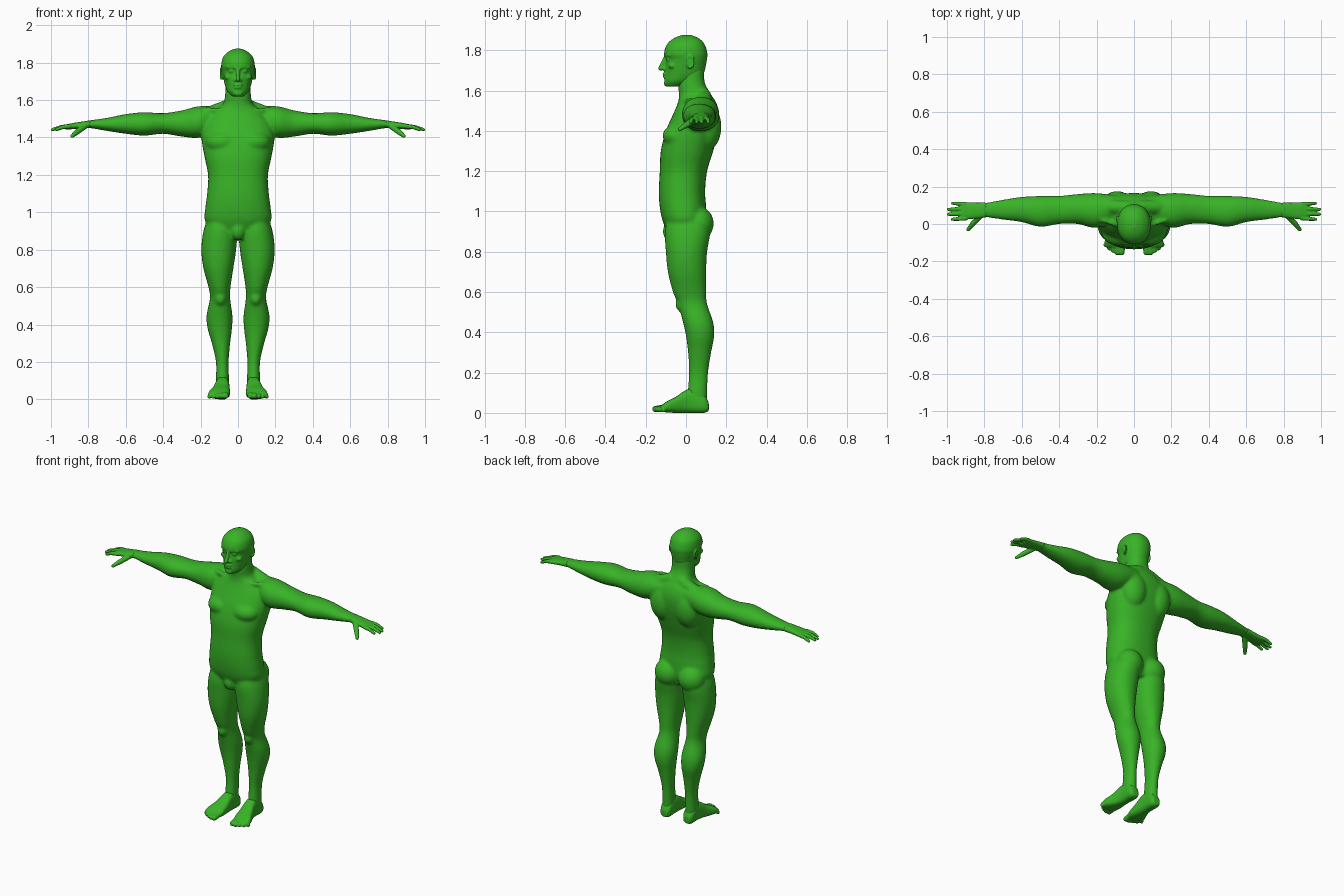
import bpy
import bmesh
import math
from mathutils import Matrix, Vector

cube = bpy.data.objects.get("Cube")
if cube:
    bpy.data.objects.remove(cube)

skin = bpy.data.materials.new("green skin")
skin.use_nodes = True
GREEN = (0.04, 0.45, 0.02, 1)
skin.diffuse_color = GREEN
skin.node_tree.nodes["Principled BSDF"].inputs["Base Color"].default_value = GREEN

CM = 0.01          # all measures below are in hundredths of a unit
BOTH = (1, -1)     # left and right side


def spline(a, b, c, d, t):
    return b + 0.5 * t * (c - a + t * (2 * a - 5 * b + 4 * c - d + t * (3 * (b - c) + d - a)))


def loft(bm, axis, sections, side=1, power=2.3, steps=5, segments=40):
    """Skin rounded sections (position, low, high, low, high) along an axis."""
    rows, last = [], len(sections) - 1
    for i in range(last):
        keys = [sections[min(max(i + k, 0), last)] for k in (-1, 0, 1, 2)]
        rows += [[spline(*v, j / steps) for v in zip(*keys)] for j in range(steps)]
    rows.append(sections[-1])
    rings = []
    for pos, u0, u1, v0, v1 in rows:
        ring = []
        for k in range(segments):
            a = math.tau * k / segments
            c, s = math.cos(a), math.sin(a)
            u = (u0 + u1) / 2 + (u1 - u0) / 2 * math.copysign(abs(c) ** (2 / power), c)
            v = (v0 + v1) / 2 + (v1 - v0) / 2 * math.copysign(abs(s) ** (2 / power), s)
            p = [u, v]
            p.insert("xyz".index(axis), pos)
            ring.append(bm.verts.new((p[0] * side * CM, p[1] * CM, p[2] * CM)))
        rings.append(ring)
    for low, high in zip(rings, rings[1:]):
        for k in range(segments):
            n = (k + 1) % segments
            bm.faces.new((low[k], low[n], high[n], high[k]))
    bm.faces.new(rings[0])
    bm.faces.new(rings[-1])


def blob(bm, center, radii, side=1):
    x, y, z = center
    matrix = Matrix.Translation(Vector((x * side, y, z)) * CM) @ Matrix.Diagonal((*(r * CM for r in radii), 1))
    bmesh.ops.create_uvsphere(bm, u_segments=24, v_segments=16, radius=1, matrix=matrix)


def chain(bm, points, side=1):
    """Rounded tapering rod through points (x, y, z, radius)."""
    for x, y, z, r in points:
        blob(bm, (x, y, z), (r, r, r), side)
    for p, q in zip(points, points[1:]):
        a, b = (Vector((v[0] * side, v[1], v[2])) * CM for v in (p, q))
        turn = (b - a).to_track_quat("Z", "Y").to_matrix().to_4x4()
        bmesh.ops.create_cone(bm, cap_ends=True, segments=20, radius1=p[3] * CM, radius2=q[3] * CM,
                              depth=(b - a).length, matrix=Matrix.Translation((a + b) / 2) @ turn)


def finish(bm, name, voxel, smoothing):
    """Fuse the overlapping shapes into one soft skin."""
    bmesh.ops.recalc_face_normals(bm, faces=bm.faces)
    mesh = bpy.data.meshes.new(name)
    bm.to_mesh(mesh)
    bm.free()
    mesh.materials.append(skin)
    obj = bpy.data.objects.new(name, mesh)
    bpy.context.collection.objects.link(obj)
    fuse = obj.modifiers.new("fuse", "REMESH")
    fuse.mode = "VOXEL"
    fuse.voxel_size = voxel
    fuse.use_smooth_shade = True
    soften = obj.modifiers.new("soften", "SMOOTH")
    soften.factor = 0.5
    soften.iterations = smoothing


# Body: trunk and neck
body = bmesh.new()
trunk = [(88, -11, 11, -8, 8), (95, -17.5, 17.5, -11.5, 10), (102, -17.5, 17.5, -13, 10),
         (110, -16.5, 16.5, -13.5, 9.5), (120, -16, 16, -13, 10.5), (130, -18, 18, -12.5, 13.5),
         (140, -19.5, 19.5, -10, 16), (148, -18, 18, -6.5, 16.5), (154, -13, 13, -4, 15),
         (158, -8, 8, -3.5, 12.5), (164, -6.8, 6.8, -4, 9.3), (171, -6.5, 6.5, -3, 9)]
loft(body, "z", trunk)
blob(body, (0, -7.5, 90), (4, 4, 5))

arm = [(8, 3, 15, 145, 156), (20, -2, 16.5, 140, 156.8), (30, 0, 16, 140.5, 154.5),
       (40, 0, 15, 142, 153), (50, -1.5, 15, 141, 153.5), (60, 1, 14.5, 142, 152.5),
       (70, 2.3, 13, 143.5, 150.5), (79, 3.5, 11.5, 145, 149.2), (84, 3, 11.5, 145, 148.3)]
leg = [(97, 2, 16, -9, 10), (90, 0.5, 18.5, -10.5, 12), (80, 1, 19.6, -10, 10.5),
       (70, 2.5, 18.5, -9, 10), (60, 4, 15.8, -6.5, 10), (54, 4.2, 15, -4, 10.5),
       (45, 3, 16.8, -1.5, 13.5), (38, 3.2, 16.3, 0, 14), (30, 4.2, 14, 1, 12.5),
       (20, 5, 11.8, 1.5, 11), (10, 4.8, 11.8, 0.8, 10.5), (5, 5, 11.5, 1, 10.5)]
for side in BOTH:
    loft(body, "x", arm, side, power=2.1)
    loft(body, "z", leg, side, power=2.1)
    blob(body, (8.5, -4, 137.5), (9, 7.6, 6), side)               # chest muscle
    blob(body, (9, 10, 142), (8.5, 7.6, 12), side)                # shoulder blade
    blob(body, (8.5, 6, 94), (8.5, 7.8, 8.5), side)               # buttock
    blob(body, (9.5, -2, 54), (3.2, 3.3, 4), side)                # kneecap
    chain(body, [(4, 9, 157.5, 3.5), (18, 9, 151, 4.5)], side)    # neck to shoulder slope
    chain(body, [(2, -2.5, 154, 1.2), (17, 2, 155, 1.2)], side)   # collarbone
finish(body, "body", 0.008, 8)

# Head
head = bmesh.new()
skull = [(162, -3.2, 3.2, -9.8, -1), (164.5, -5.6, 5.6, -10.6, 4), (168, -7, 7, -10.4, 8.5),
         (172, -7.9, 7.9, -10.3, 9.8), (175.5, -8.6, 8.6, -9.8, 10.4), (178.5, -9, 9, -10.9, 10.6),
         (183, -8, 8, -9.4, 9.2), (186, -5, 5, -6, 6.3), (187.5, -1.5, 1.5, -2, 2.5)]
loft(head, "z", skull, power=2.15)
chain(head, [(0, -10, 177, 0.9), (0, -12.6, 171, 1.2)])           # nose
chain(head, [(-1.4, -10.6, 170.6, 0.9), (1.4, -10.6, 170.6, 0.9)])
blob(head, (0, -10.3, 168.2), (2.6, 1.3, 0.75))                   # upper lip
blob(head, (0, -10.2, 166.7), (2.3, 1.3, 0.8))                    # lower lip
blob(head, (0, -9.6, 163.6), (2.4, 1.4, 1.6))                     # chin
for side in BOTH:
    chain(head, [(1.2, -10.1, 177.4, 0.9), (5.5, -8.3, 177.6, 0.9)], side)   # brow
    blob(head, (3.3, -8.5, 175.4), (1.7, 1.5, 0.9), side)                    # eye
    blob(head, (5, -6.8, 172.3), (2.4, 2, 1.6), side)                        # cheekbone
    blob(head, (8.2, 1.8, 174), (0.9, 1.8, 3), side)                         # ear
    rim = [math.radians(d) for d in range(-100, 161, 20)]
    chain(head, [(9 + 0.3 * math.cos(a), 2 + 1.8 * math.cos(a), 174.2 + 3 * math.sin(a), 0.5)
                 for a in rim], side)
finish(head, "head", 0.005, 4)

# Hands: palm, four fingers and thumb
palm = [(79, 3.5, 11.5, 145, 149.2), (84, 3, 11.4, 144.8, 148.4), (89, 2.5, 11.6, 144.4, 147.6),
        (92.5, 2.4, 11.6, 144.4, 146.8)]
fingers = [(3, 2.5, 97.2), (5.6, 5.2, 99.3), (8.2, 7.8, 99.2), (10.6, 11.1, 97)]
# Feet: sole block and five toes
foot = [(11.3, 6, 10.5, 1, 5), (9, 4.7, 11.7, 0, 9), (3, 4.6, 11.9, 0, 12), (-1, 4.5, 12.6, 0, 10.8),
        (-5, 4.3, 14, 0, 8), (-9, 4.3, 15.6, 0.2, 6), (-12.3, 5, 15.8, 0.6, 3.8)]

for side, word in zip(BOTH, ("left", "right")):
    hand = bmesh.new()
    loft(hand, "x", palm, side, power=2.5)
    for root, tip, reach in fingers:
        chain(hand, [(90, root, 146, 1.2), ((90 + reach) / 2, (root + tip) / 2, 145.6, 1.1),
                     (reach, tip, 144.2, 0.85)], side)
    chain(hand, [(82, 4.5, 146, 1.6), (86, 0.3, 143, 1.5), (88.7, -3, 140.8, 1)], side)
    finish(hand, word + "_hand", 0.004, 3)

    sole = bmesh.new()
    loft(sole, "y", foot, side, power=2.7)
    for i in range(5):
        x, tip, r = 6.3 + 2.2 * i, -15.2 + 0.25 * i * i, 1.6 - 0.14 * i
        if i == 1:
            tip -= 0.3
        chain(sole, [(x, -11, 2.6, r), (x + 0.3, tip, r + 0.3, r)], side)
    finish(sole, word + "_foot", 0.005, 3)
